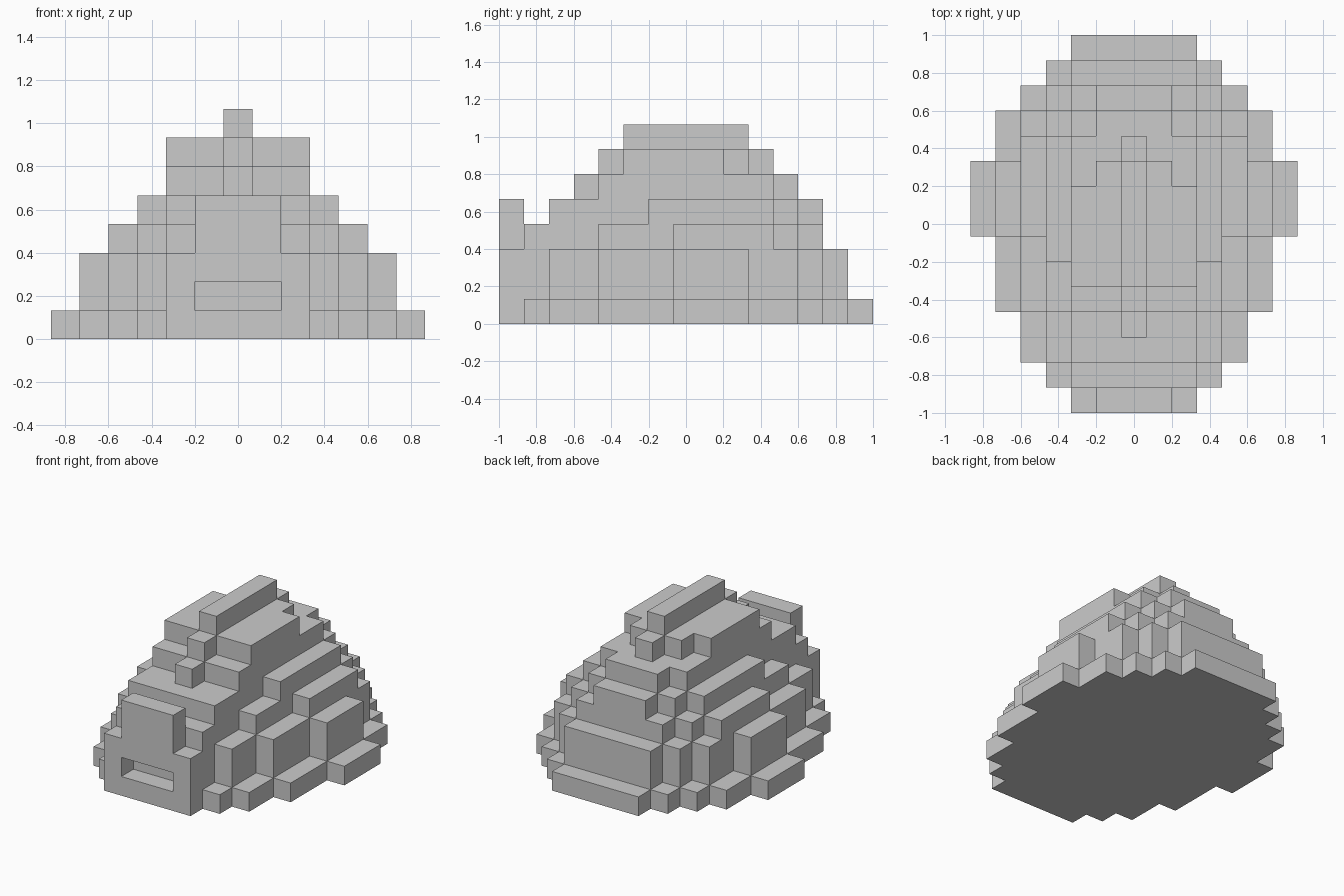
import bpy, bmesh, math

if "Cube" in bpy.data.objects:
    bpy.data.objects.remove(bpy.data.objects["Cube"])

U = 2 / 15  # one block

# Each slab: (z_start, z_end, [(half_width, y_front, y_back), ...]) in blocks
BODY = [
    (0, 1, [(2.5, -7.5, 7.5), (3.5, -6.5, 6.5), (4.5, -5.5, 5.5), (5.5, -3.5, 4.5), (6.5, -0.5, 2.5)]),
    (1, 3, [(2.5, -6.5, 6.5), (3.5, -5.5, 5.5), (4.5, -3.5, 4.5), (5.5, -0.5, 2.5)]),
    (3, 4, [(2.5, -6.5, 5.5), (3.5, -3.5, 4.5), (4.5, -0.5, 3.5)]),
    (4, 5, [(1.5, -5.5, 5.5), (2.5, -5.5, 4.5), (3.5, -1.5, 3.5)]),
    (5, 6, [(1.5, -3.5, 4.5), (2.5, -3.5, 3.5)]),
    (6, 7, [(1.5, -2.5, 2.5), (2.5, -2.5, 1.5)]),
]
RIDGE = [(5, 6, [(0.5, -4.5, -3.5)]), (6, 7, [(0.5, -3.5, -2.5), (0.5, 2.5, 3.5)]),
         (7, 8, [(0.5, -2.5, 2.5)])]
FRONT_PLATE = [(1, 3, [(2.5, -7.5, -6.5)]), (3, 5, [(1.5, -7.5, -6.5)])]
FRONT_SLOT = [(1, 2, [(1.5, -7.5, -6.5)])]


def fill(slabs):
    """Blocks covered by mirrored slabs; each block is named by its centre."""
    return {(x, y, z)
            for z0, z1, spans in slabs
            for w, y0, y1 in spans
            for x in range(math.ceil(-w), math.floor(w) + 1)
            for y in range(math.ceil(y0), math.floor(y1) + 1)
            for z in range(z0, z1)}


parts = {
    "stepped_body": fill(BODY),
    "top_ridge": fill(RIDGE),
    "front_plate": fill(FRONT_PLATE) - fill(FRONT_SLOT),
}
solid = set().union(*parts.values())


def build(name, cells):
    """Skin the exposed sides of a part, then merge them into clean flat faces."""
    bm = bmesh.new()
    corners = {}

    def vert(p):
        if p not in corners:
            corners[p] = bm.verts.new((p[0] * U, p[1] * U, p[2] * U))
        return corners[p]

    for cell in sorted(cells):
        centre = (cell[0], cell[1], cell[2] + 0.5)
        for axis in range(3):
            for sign in (-1, 1):
                neighbour = list(cell)
                neighbour[axis] += sign
                if tuple(neighbour) in solid:
                    continue
                a, b = (axis + 1) % 3, (axis + 2) % 3
                ring = []
                for da, db in ((-1, -1), (1, -1), (1, 1), (-1, 1))[::sign]:
                    p = list(centre)
                    p[axis] += sign * 0.5
                    p[a] += da * 0.5
                    p[b] += db * 0.5
                    ring.append(vert(tuple(p)))
                bm.faces.new(ring)
    bmesh.ops.dissolve_limit(bm, angle_limit=0.01, verts=bm.verts[:], edges=bm.edges[:])
    mesh = bpy.data.meshes.new(name)
    bm.to_mesh(mesh)
    bm.free()
    obj = bpy.data.objects.new(name, mesh)
    bpy.context.collection.objects.link(obj)


for part_name, part_cells in parts.items():
    build(part_name, part_cells)
